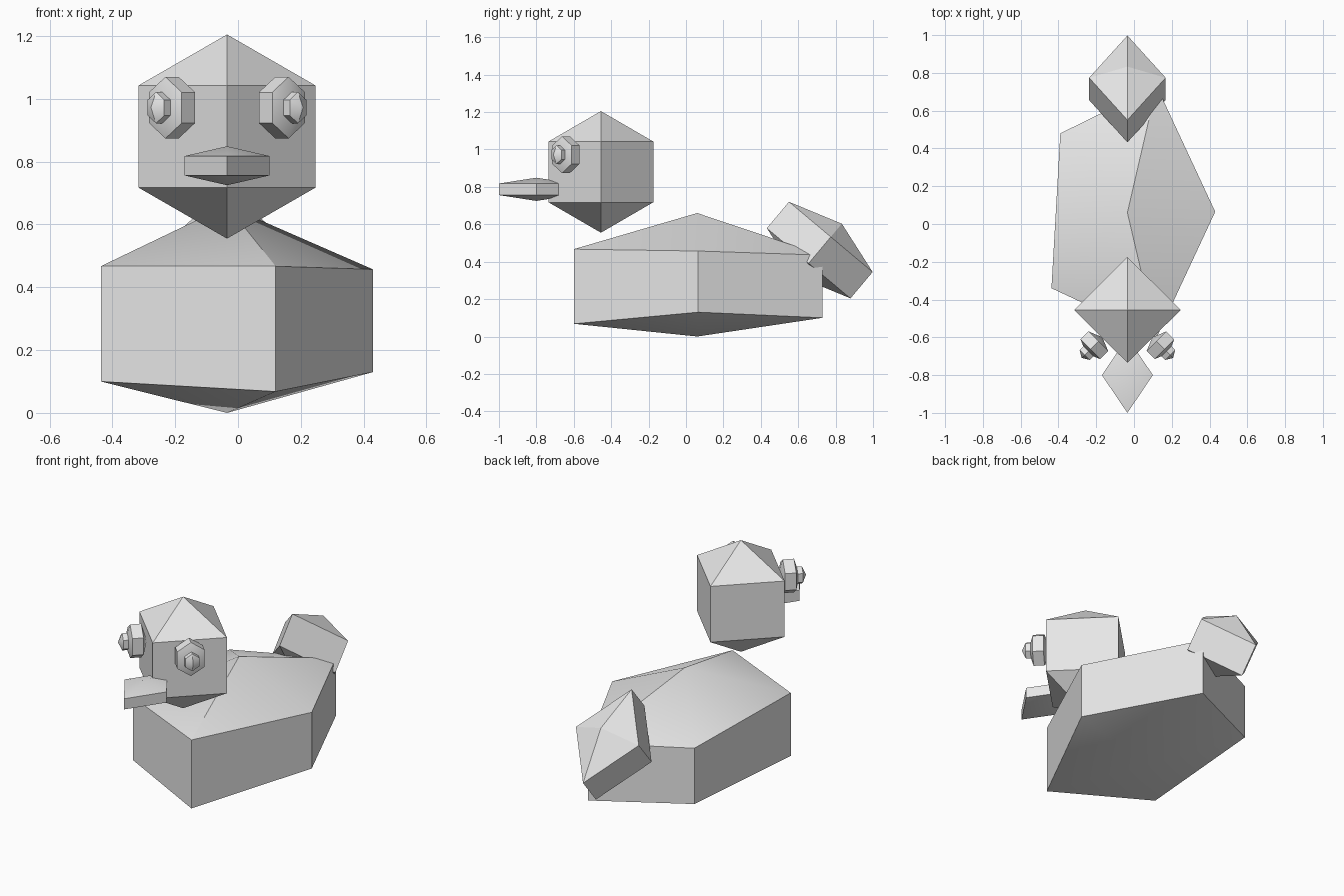
import bpy, bmesh, math
from mathutils import Matrix, Vector

if "Cube" in bpy.data.objects:
    bpy.data.objects.remove(bpy.data.objects["Cube"], do_unlink=True)

MID = -0.035  # x of the model's plane of symmetry

grey = bpy.data.materials.new("plain grey")
grey.use_nodes = True
grey.diffuse_color = (0.8, 0.8, 0.8, 1)
grey.node_tree.nodes["Principled BSDF"].inputs["Base Color"].default_value = (0.8, 0.8, 0.8, 1)


def capped_prism(name, low, high, bottom, top, matrix=Matrix()):
    """Band between two rings, closed by a pyramid at each end."""
    bm = bmesh.new()
    lo = [bm.verts.new(p) for p in low]
    hi = [bm.verts.new(p) for p in high]
    b, t = bm.verts.new(bottom), bm.verts.new(top)
    n = len(lo)
    for i in range(n):
        j = (i + 1) % n
        bm.faces.new((lo[i], lo[j], hi[j], hi[i]))
        bm.faces.new((hi[i], hi[j], t))
        bm.faces.new((lo[j], lo[i], b))
    bm.transform(matrix)
    bmesh.ops.recalc_face_normals(bm, faces=bm.faces)
    mesh = bpy.data.meshes.new(name)
    bm.to_mesh(mesh)
    bm.free()
    mesh.materials.append(grey)
    ob = bpy.data.objects.new(name, mesh)
    bpy.context.collection.objects.link(ob)
    bpy.ops.object.select_all(action='DESELECT')
    ob.select_set(True)
    bpy.context.view_layer.objects.active = ob
    bpy.ops.object.shade_smooth_by_angle(angle=math.radians(30))
    return ob


def gem(name, sides, rx, ry, rz, matrix):
    """Coarse ball: two rings at half height and two poles."""
    def ring(z):
        return [(rx * math.cos(math.tau * i / sides), ry * math.sin(math.tau * i / sides), z)
                for i in range(sides)]
    return capped_prism(name, ring(-rz / 2), ring(rz / 2), (0, 0, -rz), (0, 0, rz), matrix)


# Body: slightly uneven five-sided hull (x, y, lower z, upper z)
hull = [(0.43, 0.065, 0.13, 0.457), (0.12, 0.73, 0.1, 0.435), (-0.39, 0.48, 0.12, 0.445),
        (-0.437, -0.34, 0.1, 0.467), (0.12, -0.6, 0.068, 0.467)]
capped_prism("body", [(x, y, l) for x, y, l, h in hull], [(x, y, h) for x, y, l, h in hull],
             (MID, 0.06, 0), (MID, 0.06, 0.66))

# Head, beak and tilted tail
gem("head", 4, 0.282, 0.28, 0.325, Matrix.Translation((MID, -0.455, 0.88)))
gem("beak", 4, 0.135, 0.2, 0.062, Matrix.Translation((MID, -0.8, 0.787)))
gem("tail", 4, 0.2025, 0.292, 0.184,
    Matrix.Translation((MID, 0.715, 0.462)) @ Matrix.Rotation(math.radians(-40), 4, 'X'))

# Eyes and pupils face outward from the two front sides of the head
for side, label in ((1, "left"), (-1, "right")):
    out = Vector((side, -1, 0)).normalized()
    up = Vector((0, 0, 1))
    turn = Matrix((up, out.cross(up), out)).transposed().to_4x4()
    centre = Vector((MID + side * 0.175, -0.642, 0.972))
    gem(label + "_eye", 6, 0.098, 0.085, 0.06, Matrix.Translation(centre) @ turn)
    gem(label + "_pupil", 6, 0.05, 0.043, 0.045,
        Matrix.Translation(centre + out * 0.05) @ turn)
